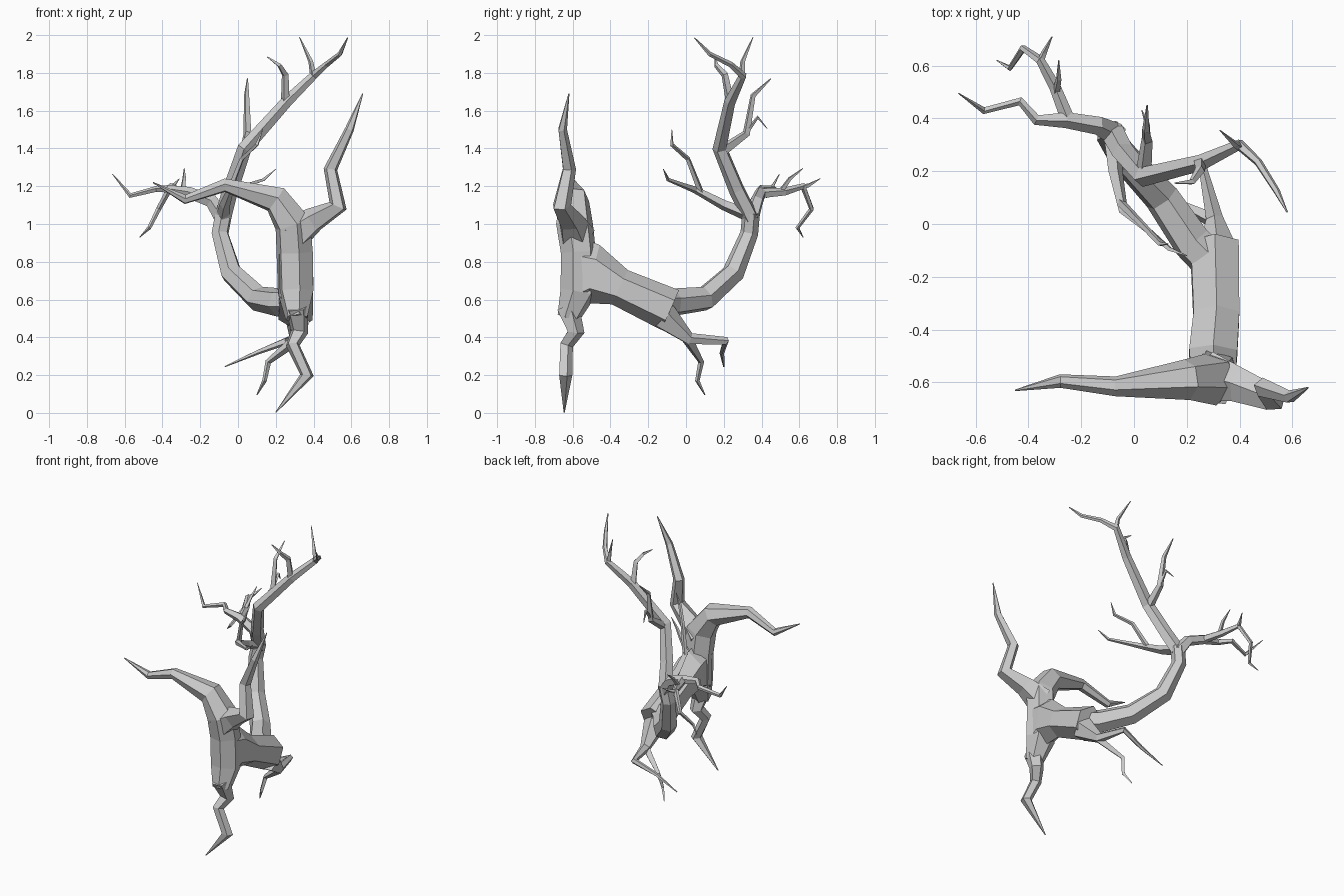
import bpy, bmesh, math
from mathutils import Vector


def tube(name, pts, sides=5, turn=0.3):
    """Faceted tapering limb through (x, y, z, radius[, height factor])."""
    bm = bmesh.new()
    P = [Vector(p[:3]) for p in pts]
    n = len(P)
    rings, side = [], None
    for i, p in enumerate(pts):
        a = (P[i] - P[i - 1]).normalized() if i else Vector()
        b = (P[i + 1] - P[i]).normalized() if i < n - 1 else Vector()
        d = (a + b).normalized()
        if side is None:
            side = d.cross(Vector((0, 0, 1)))
            if side.length < 0.4:
                side = Vector((1, 0, 0))
        side = (side - d * side.dot(d)).normalized()
        up = side.cross(d)
        k = p[4] if len(p) > 4 else 1.0
        ring = []
        for j in range(sides):
            t = turn + 2 * math.pi * j / sides
            ring.append(bm.verts.new(P[i] + p[3] * (side * math.cos(t) + up * math.sin(t) * k)))
        rings.append(ring)
    for r, s in zip(rings, rings[1:]):
        for j in range(sides):
            q = (j + 1) % sides
            bm.faces.new((r[j], r[q], s[q], s[j]))
    bm.faces.new(rings[0][::-1])
    bm.faces.new(rings[-1])
    bmesh.ops.recalc_face_normals(bm, faces=bm.faces)
    me = bpy.data.meshes.new(name)
    bm.to_mesh(me)
    bm.free()
    ob = bpy.data.objects.new(name, me)
    bpy.context.collection.objects.link(ob)
    return ob


# Upright trunk running into the long left limb
tube("trunk_and_left_limb", [
    (0.31, -0.625, 0.50, 0.06), (0.305, -0.57, 0.64, 0.098), (0.30, -0.57, 0.85, 0.10, 0.95),
    (0.29, -0.59, 1.00, 0.10), (0.20, -0.59, 1.13, 0.078), (-0.07, -0.615, 1.205, 0.038),
    (-0.28, -0.595, 1.13, 0.026), (-0.45, -0.63, 1.22, 0.003)], 6)

# Right limb
tube("right_limb", [
    (0.29, -0.58, 0.94, 0.10), (0.40, -0.61, 1.02, 0.07), (0.53, -0.66, 1.095, 0.052),
    (0.49, -0.62, 1.29, 0.038), (0.59, -0.655, 1.50, 0.025), (0.66, -0.62, 1.69, 0.003)], 5)

# Front root
tube("front_root", [
    (0.31, -0.63, 0.56, 0.065), (0.325, -0.585, 0.43, 0.048), (0.29, -0.635, 0.36, 0.038),
    (0.365, -0.64, 0.20, 0.038), (0.20, -0.645, 0.003, 0.003)], 5)

# Thick body leaning to the back
tube("back_body", [
    (0.30, -0.60, 0.73, 0.095, 2.3), (0.30, -0.49, 0.735, 0.105, 1.5),
    (0.312, -0.35, 0.665, 0.10, 1.0), (0.305, -0.085, 0.545, 0.105, 1.1)], 6, 0.52)

# Curving neck
tube("curved_bough", [
    (0.28, -0.13, 0.585, 0.078), (0.22, -0.07, 0.585, 0.076), (0.105, 0.10, 0.605, 0.068),
    (-0.035, 0.25, 0.74, 0.06), (-0.095, 0.335, 0.95, 0.048), (-0.075, 0.345, 1.06, 0.047)], 6)

# Back roots
tube("back_root", [
    (0.32, -0.12, 0.51, 0.08), (0.305, 0.02, 0.39, 0.034), (0.26, 0.21, 0.382, 0.021),
    (0.10, 0.19, 0.32, 0.013), (-0.07, 0.20, 0.245, 0.003)])
tube("back_root_fork", [
    (0.305, 0.01, 0.385, 0.03), (0.16, 0.08, 0.27, 0.016), (0.14, 0.06, 0.17, 0.012),
    (0.10, 0.10, 0.095, 0.003)], 4)

# Tall branch and its twigs
tube("tall_branch", [
    (-0.08, 0.345, 1.03, 0.047), (-0.04, 0.27, 1.18, 0.044), (0.035, 0.18, 1.40, 0.04),
    (0.26, 0.235, 1.65, 0.032), (0.40, 0.30, 1.785, 0.023), (0.47, 0.235, 1.845, 0.016),
    (0.54, 0.125, 1.90, 0.013), (0.58, 0.045, 1.985, 0.003)])
tube("tall_twig_tip", [
    (0.40, 0.295, 1.775, 0.018), (0.385, 0.30, 1.86, 0.013), (0.325, 0.355, 1.99, 0.002)], 4)
tube("tall_twig_upper", [
    (0.25, 0.235, 1.64, 0.024), (0.25, 0.205, 1.79, 0.019), (0.22, 0.16, 1.84, 0.013),
    (0.155, 0.155, 1.885, 0.003)], 4)
tube("tall_twig_back", [
    (0.035, 0.18, 1.38, 0.032), (0.05, 0.32, 1.48, 0.022), (0.045, 0.355, 1.68, 0.015),
    (0.05, 0.45, 1.77, 0.003)], 4)
tube("tall_twig_back_fork", [
    (0.05, 0.31, 1.475, 0.015), (0.05, 0.38, 1.565, 0.01), (0.03, 0.43, 1.505, 0.002)], 4)

# Front-facing branch
tube("forward_branch", [
    (-0.08, 0.35, 1.04, 0.038), (-0.07, 0.20, 1.10, 0.028), (-0.04, 0.05, 1.18, 0.019),
    (0.06, -0.03, 1.21, 0.013), (0.135, -0.095, 1.235, 0.01), (0.20, -0.12, 1.29, 0.002)], 4)
tube("forward_branch_fork", [
    (-0.05, 0.08, 1.165, 0.017), (0.02, 0.01, 1.345, 0.013), (0.10, -0.075, 1.42, 0.011),
    (0.13, -0.075, 1.50, 0.002)], 4)

# Back-left branch and its twigs
tube("side_branch", [
    (-0.08, 0.345, 1.03, 0.046), (-0.14, 0.375, 1.12, 0.037), (-0.26, 0.395, 1.165, 0.032),
    (-0.37, 0.395, 1.185, 0.021), (-0.43, 0.465, 1.185, 0.017), (-0.57, 0.43, 1.15, 0.014),
    (-0.665, 0.495, 1.265, 0.002)])
tube("side_branch_back", [
    (-0.25, 0.395, 1.16, 0.028), (-0.30, 0.52, 1.17, 0.023), (-0.355, 0.62, 1.20, 0.018),
    (-0.42, 0.665, 1.08, 0.014), (-0.47, 0.59, 0.98, 0.011), (-0.52, 0.62, 0.93, 0.002)])
tube("side_twig_tip", [
    (-0.355, 0.615, 1.195, 0.014), (-0.34, 0.65, 1.205, 0.011), (-0.31, 0.71, 1.24, 0.002)], 4)
tube("side_twig_up", [
    (-0.295, 0.50, 1.17, 0.015), (-0.285, 0.55, 1.24, 0.011), (-0.285, 0.62, 1.295, 0.002)], 4)
